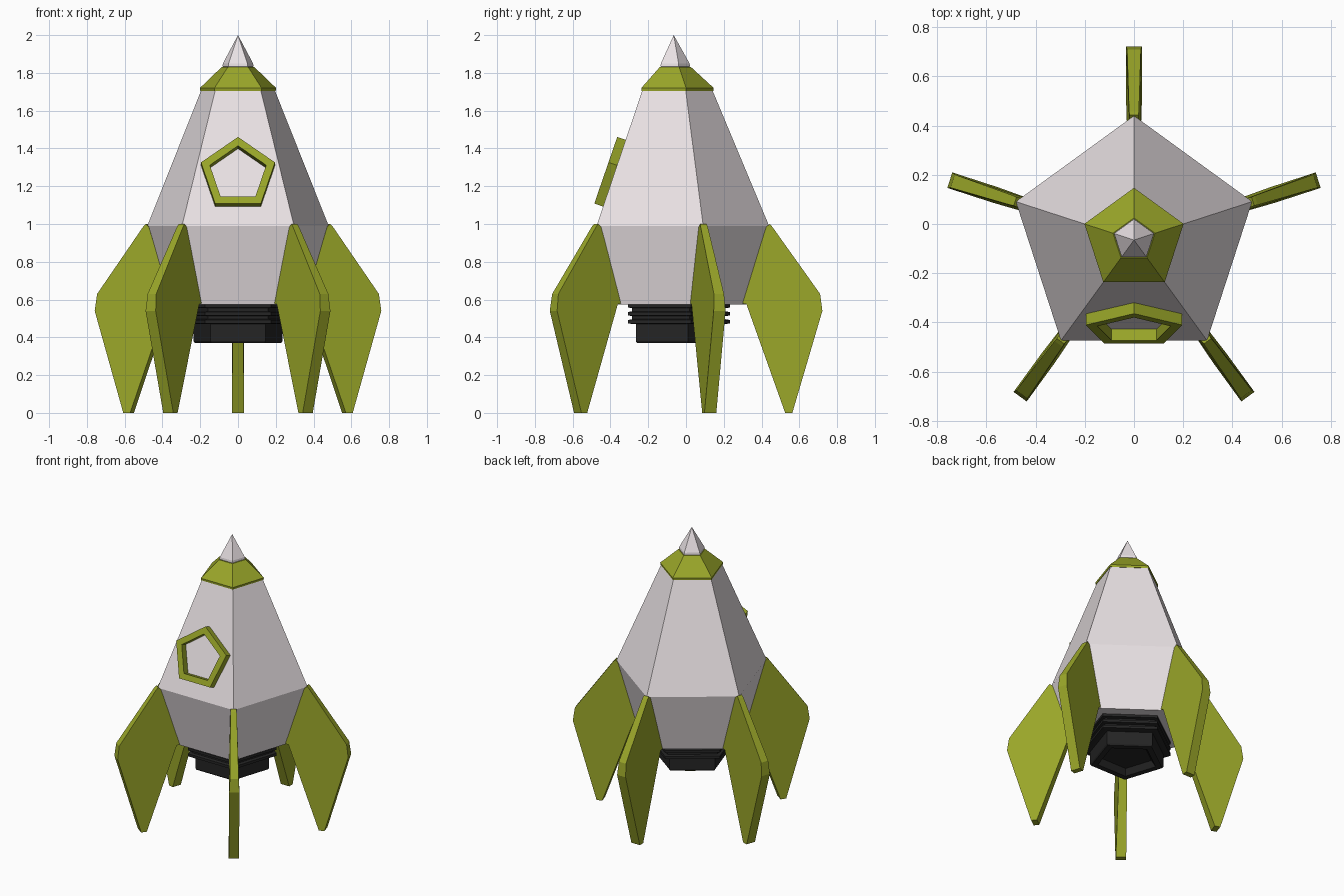
import bpy, bmesh, math
from mathutils import Matrix

if "Cube" in bpy.data.objects:
    bpy.data.objects.remove(bpy.data.objects["Cube"])

CY = -0.065  # y of the rocket's axis


def material(name, rgb):
    m = bpy.data.materials.new(name)
    m.diffuse_color = (*rgb, 1)
    m.use_nodes = True
    m.node_tree.nodes["Principled BSDF"].inputs["Base Color"].default_value = m.diffuse_color
    return m


WHITE = material("white_paint", (0.82, 0.76, 0.78))
GREEN = material("green_paint", (0.32, 0.38, 0.022))
BLACK = material("black_metal", (0.018, 0.018, 0.018))


def finish(name, bm, mat, matrix):
    bmesh.ops.remove_doubles(bm, verts=bm.verts, dist=1e-5)
    bmesh.ops.recalc_face_normals(bm, faces=bm.faces)
    me = bpy.data.meshes.new(name)
    bm.to_mesh(me)
    bm.free()
    me.materials.append(mat)
    ob = bpy.data.objects.new(name, me)
    bpy.context.collection.objects.link(ob)
    ob.matrix_world = matrix
    return ob


def pentagon_loft(name, profile, mat, matrix=Matrix.Translation((0, CY, 0)), loop=False):
    """Sweep an (r, z) profile round five sides, a corner pointing to +y."""
    bm = bmesh.new()
    rings = []
    for r, z in profile:
        angles = [math.radians(90 + 72 * k) for k in range(5)]
        if r == 0:
            rings.append([bm.verts.new((0, 0, z))] * 5)
        else:
            rings.append([bm.verts.new((r * math.cos(a), r * math.sin(a), z)) for a in angles])
    pairs = list(zip(rings, rings[1:])) + ([(rings[-1], rings[0])] if loop else [])
    for lo, hi in pairs:
        for k in range(5):
            n = (k + 1) % 5
            bm.faces.new(list(dict.fromkeys((lo[k], lo[n], hi[n], hi[k]))))
    if not loop:
        for ring in (rings[0], rings[-1]):
            if ring[0] is not ring[1]:
                bm.faces.new(ring)
    return finish(name, bm, mat, matrix)


# Hull, collar and nose
pentagon_loft("hull", [(0.382, 0.575), (0.505, 0.99), (0.204, 1.71)], WHITE)
pentagon_loft("nose_collar", [(0.21, 1.705), (0.212, 1.72), (0.09, 1.832)], GREEN)
pentagon_loft("nose_tip", [(0.075, 1.825), (0.086, 1.835), (0.084, 1.85), (0, 2.0)], WHITE)

# Ribbed engine and its hollow nozzle
ribs = []
for z in (0.47, 0.512, 0.554):
    ribs += [(0.272, z), (0.298, z + 0.004), (0.298, z + 0.022), (0.272, z + 0.026)]
pentagon_loft("engine_ribs", ribs, BLACK)
pentagon_loft("engine_nozzle", [(0, 0.41), (0.165, 0.41), (0.195, 0.37), (0.24, 0.37),
                                (0.248, 0.38), (0.248, 0.475), (0, 0.475)], BLACK)

# Pentagonal window frame lying on the sloping front face
tilt = math.radians(90 - 19)
place = Matrix.Translation((0, -0.382, 1.249)) @ Matrix.Rotation(tilt, 4, 'X')
pentagon_loft("window_frame", [(0.206, -0.01), (0.206, 0.052), (0.157, 0.052), (0.157, -0.01)],
              GREEN, place, loop=True)

# Five fins: outline as (radius, height, half thickness)
outline = [(0.36, 0.58, 0.026), (0.49, 0.985, 0.02), (0.508, 1.0, 0.018), (0.522, 0.985, 0.02),
           (0.775, 0.63, 0.028), (0.787, 0.54, 0.033), (0.628, 0.0, 0.033), (0.59, 0.0, 0.033),
           (0.385, 0.575, 0.026)]
for k in range(5):
    bm = bmesh.new()
    left = [bm.verts.new((r, -t, z)) for r, z, t in outline]
    right = [bm.verts.new((r, t, z)) for r, z, t in outline]
    bm.faces.new(left)
    bm.faces.new(right[::-1])
    for i in range(len(outline)):
        j = (i + 1) % len(outline)
        bm.faces.new((left[i], right[i], right[j], left[j]))
    spin = Matrix.Rotation(math.radians(90 + 72 * k), 4, 'Z')
    finish(f"fin_{k + 1}", bm, GREEN, Matrix.Translation((0, CY, 0)) @ spin)
